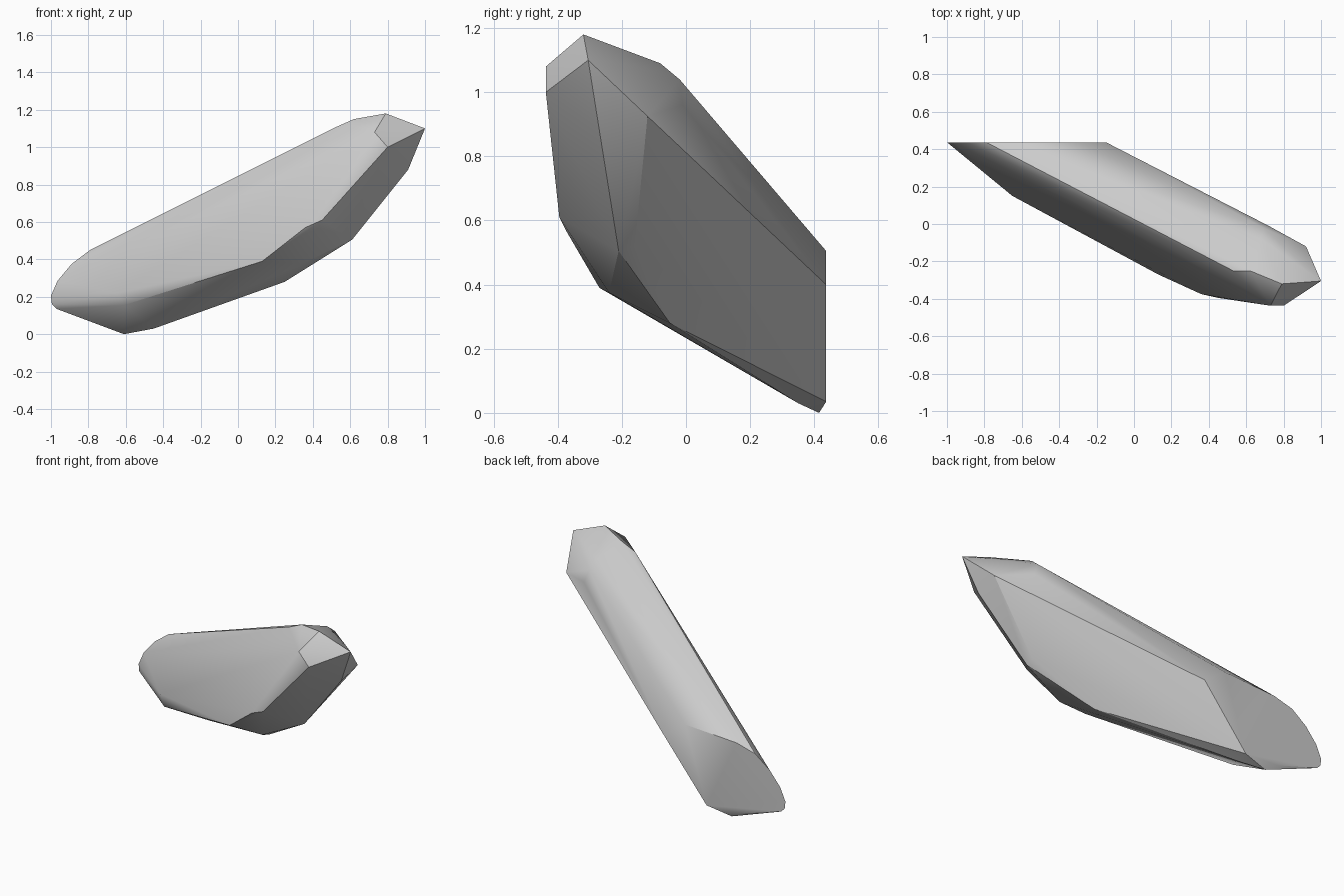
import bpy, bmesh, math

# Sliced rear end: outline (x, z) lying on the plane y = 0.437
rear_y = 0.437
rear = [(-0.15, 0.40), (-0.30, 0.505), (-0.66, 0.485), (-0.79, 0.45),
        (-0.89, 0.375), (-0.965, 0.285), (-1.0, 0.205), (-0.995, 0.16),
        (-0.97, 0.135), (-0.68, 0.045), (-0.45, 0.035)]

# Faceted raised tip
tip = [(0.79, -0.32, 1.18), (1.0, -0.305, 1.10), (0.80, -0.437, 1.0),
       (0.73, -0.437, 1.08), (0.92, -0.12, 0.925), (0.91, -0.27, 0.88)]

# Rounded shoulder behind the tip
shoulder = [(0.62, -0.25, 1.15), (0.53, -0.25, 1.11), (0.68, -0.08, 1.09),
            (0.69, -0.02, 1.04), (0.72, -0.01, 0.96)]

# Chin and underside
under = [(0.61, -0.21, 0.505), (0.61, -0.16, 0.52), (0.45, -0.395, 0.61),
         (0.36, -0.375, 0.57), (0.13, -0.27, 0.39), (0.34, -0.24, 0.375),
         (0.25, -0.05, 0.28), (-0.45, 0.35, 0.03), (-0.61, 0.415, 0.0),
         (-0.61, 0.137, 0.155), (-0.65, 0.15, 0.22)]

# Shard: hull around all the corner groups
bm = bmesh.new()
for p in [(x, rear_y, z) for x, z in rear] + tip + shoulder + under:
    bm.verts.new(p)
hull = bmesh.ops.convex_hull(bm, input=bm.verts[:])
loose = [v for v in bm.verts if not v.link_faces]
bmesh.ops.delete(bm, geom=loose, context='VERTS')
bmesh.ops.dissolve_limit(bm, angle_limit=math.radians(2),
                         verts=bm.verts[:], edges=bm.edges[:])
bmesh.ops.recalc_face_normals(bm, faces=bm.faces[:])
mesh = bpy.data.meshes.new("rock_shard")
bm.to_mesh(mesh)
bm.free()
shard = bpy.data.objects.new("rock_shard", mesh)
bpy.context.collection.objects.link(shard)

# Soft shading across shallow bends, crisp at the cut facets
bpy.context.view_layer.objects.active = shard
shard.select_set(True)
bpy.ops.object.shade_smooth_by_angle(angle=math.radians(28))
